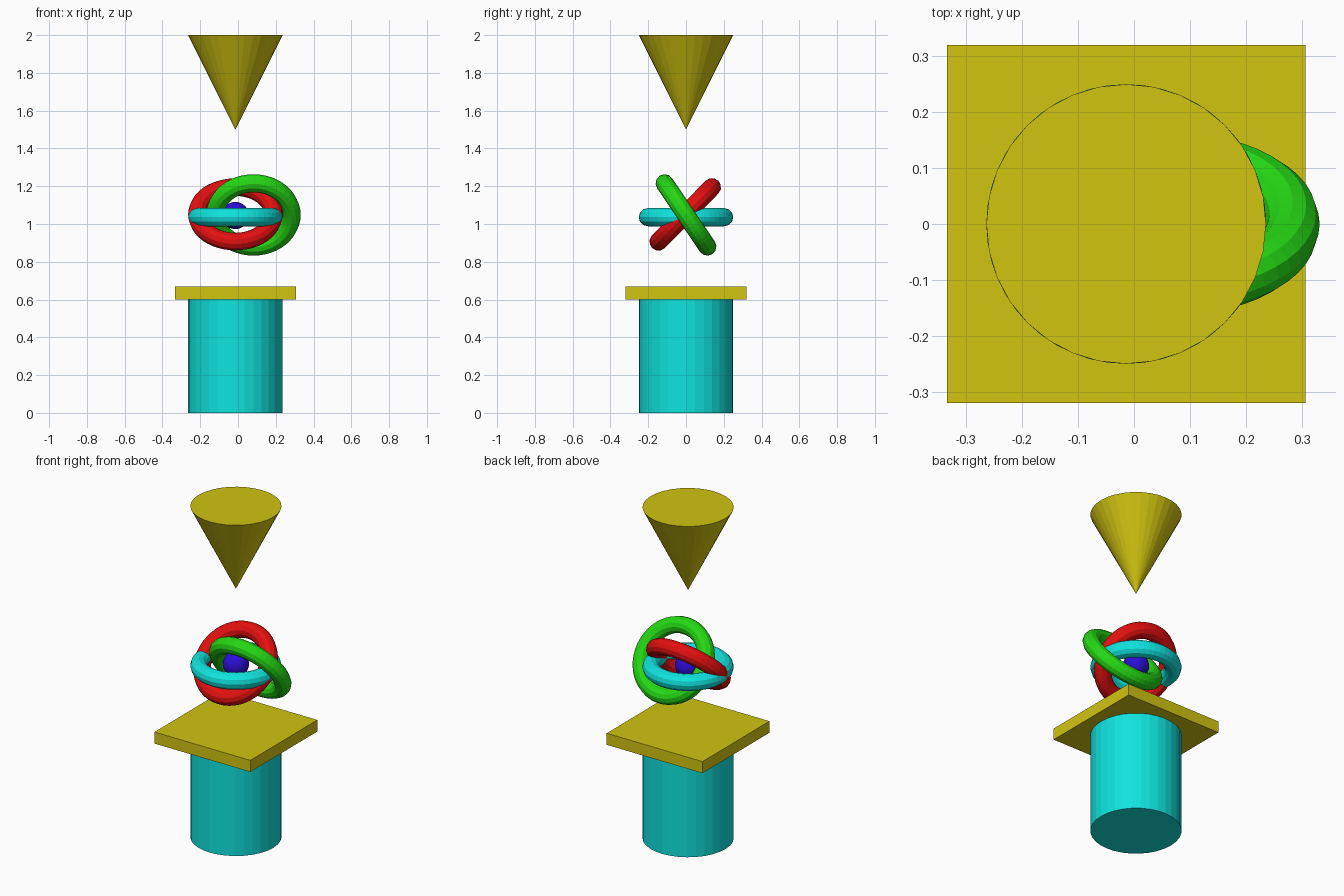
import bpy
from math import radians, pi

if "Cube" in bpy.data.objects:
    bpy.data.objects.remove(bpy.data.objects["Cube"])

CX = -0.014  # shared vertical axis of the stand, rings and cone


def material(name, rgb):
    m = bpy.data.materials.new(name)
    m.diffuse_color = (*rgb, 1)
    m.use_nodes = True
    m.node_tree.nodes["Principled BSDF"].inputs["Base Color"].default_value = m.diffuse_color
    return m


YELLOW = material("yellow", (0.64, 0.55, 0.005))
CYAN = material("cyan", (0.005, 0.77, 0.73))
RED = material("red", (0.77, 0.005, 0.005))
GREEN = material("green", (0.018, 0.69, 0.007))
BLUE = material("blue", (0.025, 0.004, 0.68))


def finish(name, mat):
    ob = bpy.context.object
    ob.name = name
    ob.data.materials.append(mat)
    return ob


def ring(name, mat, x, y, z, tilt):
    bpy.ops.mesh.primitive_torus_add(
        location=(x, y, z), rotation=(radians(tilt), 0, 0),
        major_radius=0.202, minor_radius=0.048,
        major_segments=48, minor_segments=12)
    return finish(name, mat)


# Round pedestal
bpy.ops.mesh.primitive_cylinder_add(vertices=32, radius=0.25, depth=0.6, location=(CX, 0, 0.3))
finish("pedestal", CYAN)

# Square slab on top of the pedestal
bpy.ops.mesh.primitive_cube_add(size=1, location=(CX, 0, 0.635))
slab = finish("slab", YELLOW)
slab.scale = (0.641, 0.64, 0.07)

# Three interlocked floating rings
ring("level_ring", CYAN, CX, 0, 1.036, 0)
ring("red_ring", RED, CX, -0.004, 1.051, 45.5)
ring("green_ring", GREEN, 0.082, 0, 1.048, -56)

# Small ball at the centre of the rings
bpy.ops.mesh.primitive_uv_sphere_add(segments=32, ring_count=16, radius=0.072, location=(CX, 0, 1.045))
finish("core_ball", BLUE)

# Hanging cone, point down
bpy.ops.mesh.primitive_cone_add(vertices=32, radius1=0.25, radius2=0, depth=0.5,
                                location=(CX, 0, 1.75), rotation=(pi, 0, 0))
finish("hanging_cone", YELLOW)
